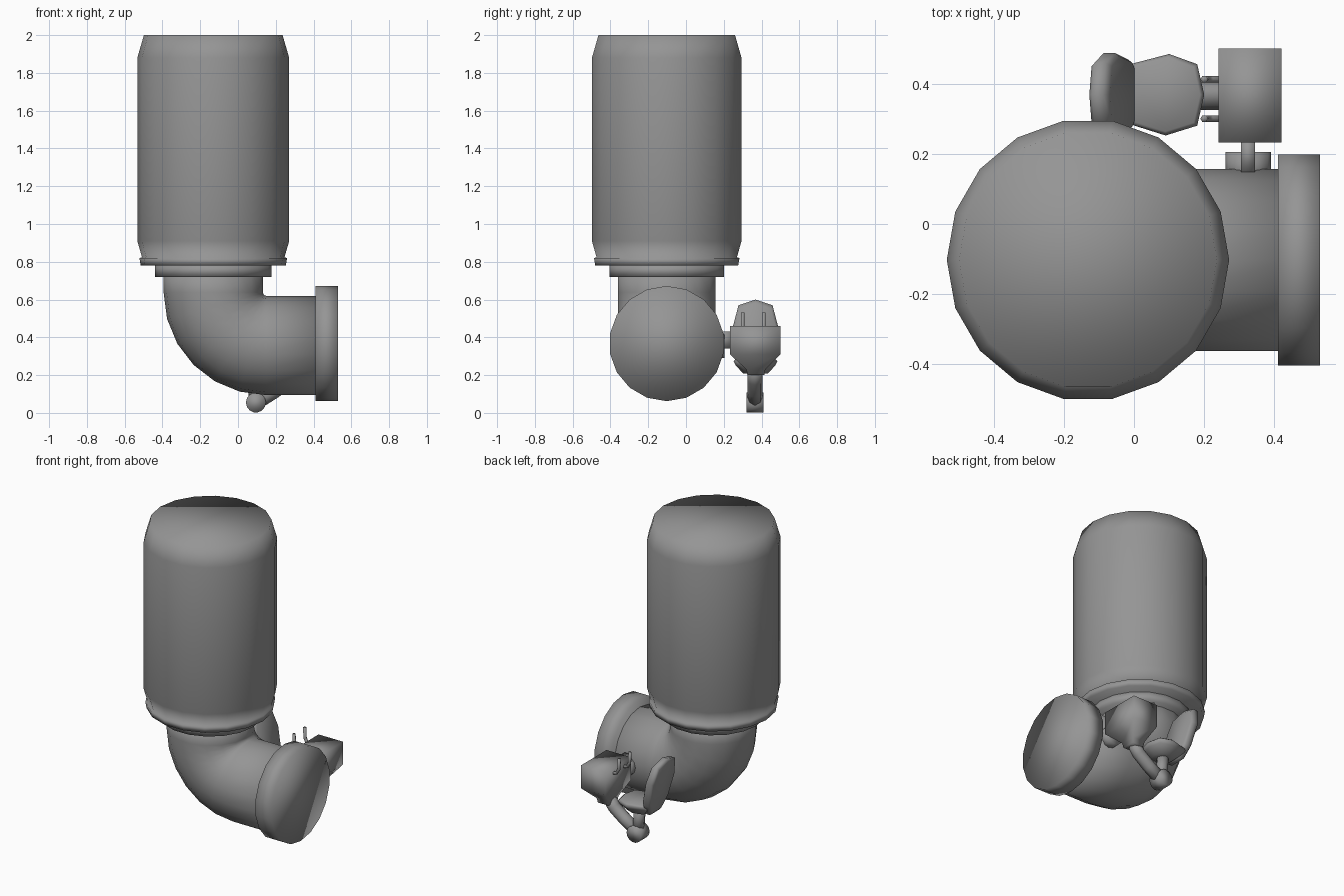
import bpy, bmesh
from math import sin, cos, pi, radians
from mathutils import Vector

if "Cube" in bpy.data.objects:
    bpy.data.objects.remove(bpy.data.objects["Cube"])

GREY = bpy.data.materials.new("dark_grey")
GREY.diffuse_color = (.3, .3, .3, 1)
GREY.use_nodes = True
GREY.node_tree.nodes["Principled BSDF"].inputs["Base Color"].default_value = GREY.diffuse_color


def loft(name, rings):
    """Skin a list of equal-length point rings, cap both ends, shade smooth."""
    bm = bmesh.new()
    loops = [[bm.verts.new(p) for p in r] for r in rings]
    n = len(loops[0])
    for a, b in zip(loops, loops[1:]):
        for i in range(n):
            j = (i + 1) % n
            bm.faces.new((a[i], a[j], b[j], b[i]))
    bm.faces.new(loops[0])
    bm.faces.new(loops[-1])
    bmesh.ops.recalc_face_normals(bm, faces=bm.faces)
    me = bpy.data.meshes.new(name)
    bm.to_mesh(me)
    bm.free()
    for p in me.polygons:
        p.use_smooth = True
    me.materials.append(GREY)
    ob = bpy.data.objects.new(name, me)
    bpy.context.collection.objects.link(ob)
    return ob


def circle(c, u, v, r, n):
    c, u, v = Vector(c), Vector(u), Vector(v)
    return [c + r * (cos(2 * pi * i / n) * u + sin(2 * pi * i / n) * v) for i in range(n)]


def lathe_z(name, x, y, profile, n=18):
    return loft(name, [circle((x, y, z), (1, 0, 0), (0, 1, 0), r, n) for r, z in profile])


def rod(name, points, r, n=8):
    """Round bar through points lying in an xz plane."""
    rings = []
    for i, p in enumerate(points):
        d = Vector(points[min(i + 1, len(points) - 1)]) - Vector(points[max(i - 1, 0)])
        side = d.normalized().cross(Vector((0, 1, 0)))
        rings.append(circle(p, side, (0, 1, 0), r, n))
    return loft(name, rings)


def rect(x0, x1, y0, y1, z):
    return [(x0, y0, z), (x1, y0, z), (x1, y1, z), (x0, y1, z)]


CX, CY = -0.131, -0.102

# Large canister with its bottom rim, and the collar below
lathe_z("canister", CX, CY, [(.384, .78), (.391, .82), (.377, .823), (.402, .91),
                             (.402, 1.88), (.367, 2.0)])
lathe_z("neck_collar", CX, CY, [(.309, .72), (.309, .785)])

# Elbow pipe: vertical drop, quarter bend, horizontal run
PZ, PR, BX = .357, .263, .15
bend = BX - CX
rings = [circle((CX, CY, .75), (1, 0, 0), (0, 1, 0), PR, 18)]
for k in range(7):
    a = radians(15 * k)
    out = Vector((-cos(a), 0, -sin(a)))
    c = Vector((BX, CY, PZ + bend)) + out * bend
    rings.append(circle(c, -out, (0, 1, 0), PR, 18))
rings.append(circle((.44, CY, PZ), (0, 0, 1), (0, 1, 0), PR, 18))
loft("elbow_pipe", rings)

# End cap of the pipe
loft("pipe_end_cap", [circle((x, CY, .367), (0, 0, 1), (0, 1, 0), .305, 18) for x in (.41, .53)])

# Bracket joining the pipe and the control console
loft("bracket_disc", [circle((.325, y, .355), (1, 0, 0), (0, 0, 1), .065, 12) for y in (.12, .205)])
loft("bracket_bar", [rect(.305, .345, .148, .25, z) for z in (.34, .432)])

# Console with tapered underside
loft("console", [rect(.275, .355, .325, .415, .2), rect(.27, .36, .32, .42, .23),
                 rect(.24, .42, .232, .5, .31), rect(.24, .42, .232, .5, .46)])

# Two bent control levers
for i, y in enumerate((.3, .412)):
    rod(f"lever_{i + 1}", [(.27, y, .42), (.22, y, .43), (.203, y, .46), (.2, y, .53)], .011, 6)

# Hinge barrel and the two arms meeting at it
YC = .365
loft("hinge_barrel", [circle((.095, y, .055), (1, 0, 0), (0, 0, 1), .053, 14) for y in (.32, .41)])
rod("console_arm", [(.095, YC, .055), (.19, YC, .115), (.27, YC, .175), (.315, YC, .24)], .04, 8)
rod("seat_arm", [(.095, YC, .055), (.08, YC, .23)], .036, 8)

# Seat pan, dished underneath
outline = [(-.03, .29), (.09, .252), (.18, .28), (.2, .368), (.18, .455), (.1, .484), (-.03, .45)]


def seat_ring(s, z):
    return [(.08 + (x - .08) * s, .368 + (y - .368) * s, z) for x, y in outline]


loft("seat_pan", [seat_ring(.55, .208), seat_ring(.9, .25), seat_ring(1, .275), seat_ring(.9, .285)])

# Leaning backrest: outline across y and height, thickness along x
half = [(.05, .22), (.1, .3), (.119, .46), (.09, .57)]
back = [(.368 + w, z) for w, z in half] + [(.368, .60)] + [(.368 - w, z) for w, z in reversed(half)]


def back_ring(offset, s):
    pts = []
    for y, z in back:
        y, z = .368 + (y - .368) * s, .4 + (z - .4) * s
        pts.append((-.24 * (z - .2) + offset, y, z))
    return pts


loft("backrest", [back_ring(-.036, .9), back_ring(-.024, 1), back_ring(.008, 1), back_ring(.022, .9)])
